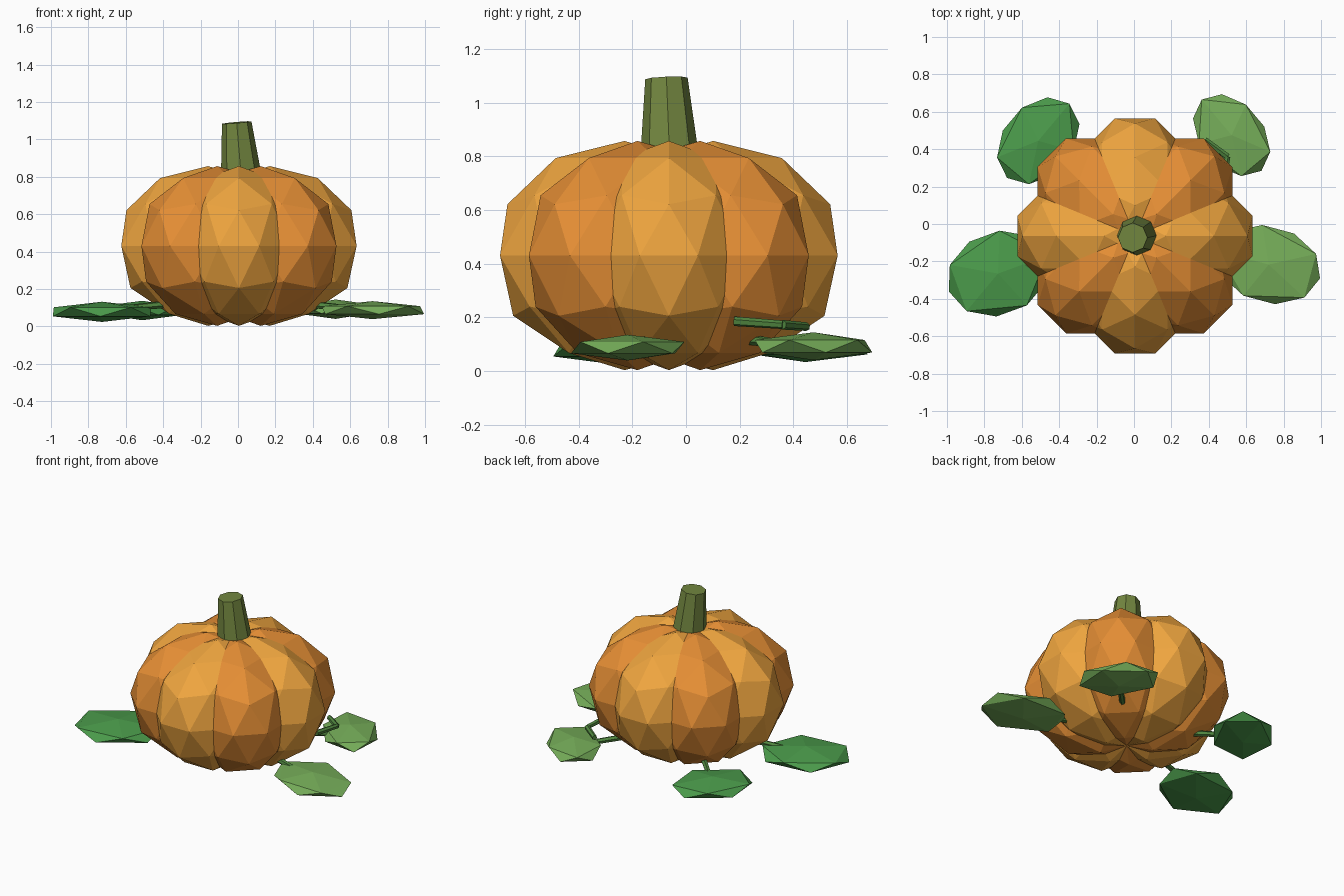
import bpy
from math import radians, cos, sin
from mathutils import Vector

if "Cube" in bpy.data.objects:
    bpy.data.objects.remove(bpy.data.objects["Cube"])


def material(name, rgb):
    m = bpy.data.materials.new(name)
    m.diffuse_color = (*rgb, 1)
    m.use_nodes = True
    m.node_tree.nodes["Principled BSDF"].inputs["Base Color"].default_value = m.diffuse_color
    return m


LIGHT_ORANGE = material("light_orange", (0.87, 0.38, 0.05))
DARK_ORANGE = material("dark_orange", (0.78, 0.27, 0.035))
LIGHT_GREEN = material("light_green", (0.18, 0.42, 0.10))
DARK_GREEN = material("dark_green", (0.07, 0.33, 0.07))
STEM_GREEN = material("stem_green", (0.17, 0.24, 0.05))
VINE_GREEN = material("vine_green", (0.08, 0.24, 0.05))


def blob(name, subdivisions, loc, size, turn, mat):
    bpy.ops.mesh.primitive_ico_sphere_add(
        subdivisions=subdivisions, radius=1, location=loc,
        rotation=(0, 0, radians(turn)))
    ob = bpy.context.object
    ob.name = name
    ob.scale = size
    ob.data.materials.append(mat)
    return ob


def rod(name, start, end, r1, r2, sides, mat):
    start, end = Vector(start), Vector(end)
    axis = end - start
    bpy.ops.mesh.primitive_cone_add(
        vertices=sides, radius1=r1, radius2=r2, depth=axis.length,
        location=(start + end) / 2)
    ob = bpy.context.object
    ob.name = name
    ob.rotation_mode = 'QUATERNION'
    ob.rotation_quaternion = Vector((0, 0, 1)).rotation_difference(axis)
    ob.data.materials.append(mat)
    return ob


# Pumpkin body: eight overlapping lobes around the centre
CX, CY = 0.005, -0.064
for i in range(8):
    a = radians(45 * i)
    blob(f"lobe_{i + 1}", 2,
         (CX + 0.165 * cos(a), CY + 0.165 * sin(a), 0.43),
         (0.488, 0.35, 0.427), 45 * i,
         DARK_ORANGE if i % 2 else LIGHT_ORANGE)

# Tapered, slightly leaning stem
rod("stem", (0.02, -0.06, 0.77), (-0.007, -0.073, 1.09),
    0.112, 0.079, 8, STEM_GREEN)

# Flat leaves, each with a short stalk running under the body
leaves = [
    ("front_right", (0.72, -0.217, 0.087), (0.318, 0.23, 0.048), 165, LIGHT_GREEN),
    ("front_left", (-0.727, -0.265, 0.078), (0.313, 0.25, 0.054), 20, DARK_GREEN),
    ("back_right", (0.522, 0.475, 0.092), (0.278, 0.192, 0.052), 130, LIGHT_GREEN),
    ("back_left", (-0.512, 0.445, 0.085), (0.29, 0.212, 0.052), 50, DARK_GREEN),
]
for name, loc, size, turn, mat in leaves:
    blob(f"{name}_leaf", 1, loc, size, turn, mat)
    p = Vector(loc)
    inner = Vector((p.x * 0.5, CY + (p.y - CY) * 0.5, 0.12))
    outer = Vector((p.x * 0.85, CY + (p.y - CY) * 0.85, 0.095))
    rod(f"{name}_stalk", inner, outer, 0.02, 0.017, 6, VINE_GREEN)

# Bent tendril above the back right leaf
path = [(0.47, 0.18, 0.185), (0.50, 0.36, 0.172), (0.38, 0.45, 0.165)]
for i in range(2):
    rod(f"tendril_{i + 1}", path[i], path[i + 1], 0.018, 0.016, 6, VINE_GREEN)
